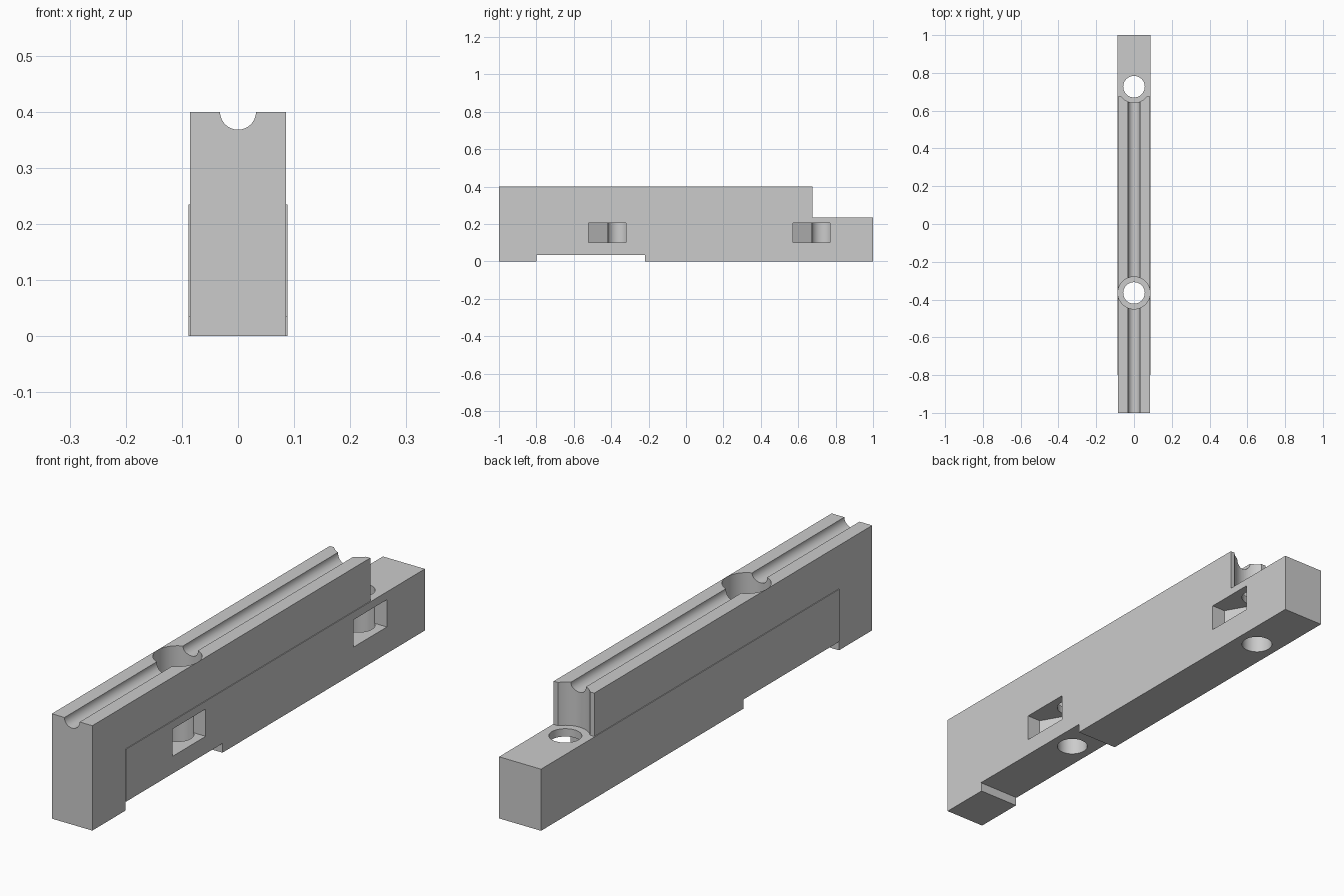
import bpy, math

cube = bpy.data.objects.get("Cube")
if cube:
    bpy.data.objects.remove(cube, do_unlink=True)

grey = bpy.data.materials.new("plain grey")
grey.use_nodes = True
COLOUR = (0.6, 0.6, 0.6, 1)
grey.diffuse_color = COLOUR
grey.node_tree.nodes["Principled BSDF"].inputs["Base Color"].default_value = COLOUR


def box(name, x, y, z):
    """Box from (min, max) ranges."""
    bpy.ops.mesh.primitive_cube_add(size=1, location=[sum(r) / 2 for r in (x, y, z)])
    ob = bpy.context.object
    ob.name = name
    ob.scale = [r[1] - r[0] for r in (x, y, z)]
    bpy.ops.object.transform_apply(location=True, rotation=True, scale=True)
    ob.data.materials.append(grey)
    return ob


def prism(name, sides, radius, centre, depth, rotation=(0, 0, 0)):
    bpy.ops.mesh.primitive_cylinder_add(vertices=sides, radius=radius, depth=depth,
                                        location=centre, rotation=rotation)
    ob = bpy.context.object
    ob.name = name
    bpy.ops.object.transform_apply(location=True, rotation=True, scale=True)
    ob.data.materials.append(grey)
    return ob


def combine(target, tool, operation):
    mod = target.modifiers.new(tool.name, "BOOLEAN")
    mod.operation = operation
    mod.solver = "EXACT"
    mod.object = tool
    bpy.context.view_layer.objects.active = target
    bpy.ops.object.modifier_apply(modifier=mod.name)
    bpy.data.objects.remove(tool, do_unlink=True)


LOW, HIGH = 0.235, 0.4
WIDE, SLIM = 0.0885, 0.0855

# Tall slim rail joined to the slightly wider lower base
rail = box("rail_block", (-SLIM, SLIM), (-1, 0.675), (0, HIGH))
combine(rail, box("lower_base", (-WIDE, WIDE), (-0.8, 1), (0, LOW)), "UNION")

# Relief under the base and round groove along the top
combine(rail, box("bottom_relief", (-0.2, 0.2), (-0.8, -0.22), (-0.1, 0.035)), "DIFFERENCE")
combine(rail, prism("top_groove", 48, 0.032, (0, 0, HIGH), 2.4, (math.pi / 2, 0, 0)),
        "DIFFERENCE")

# Bolt holes, counterbores and hexagonal nut pockets open on the left side
for hole_y in (-0.365, 0.727):
    combine(rail, prism("counterbore", 64, 0.085, (0, hole_y, LOW + 0.15), 0.3), "DIFFERENCE")
    combine(rail, prism("bolt_hole", 48, 0.057, (0, hole_y, 0.2), 1), "DIFFERENCE")
    combine(rail, prism("nut_pocket", 6, 0.1155, (WIDE, hole_y - 0.056, 0.153), 0.104,
                        (0, 0, math.pi / 6)), "DIFFERENCE")

bpy.ops.object.select_all(action="DESELECT")
rail.select_set(True)
bpy.context.view_layer.objects.active = rail
bpy.ops.object.shade_smooth_by_angle(angle=math.radians(25))
